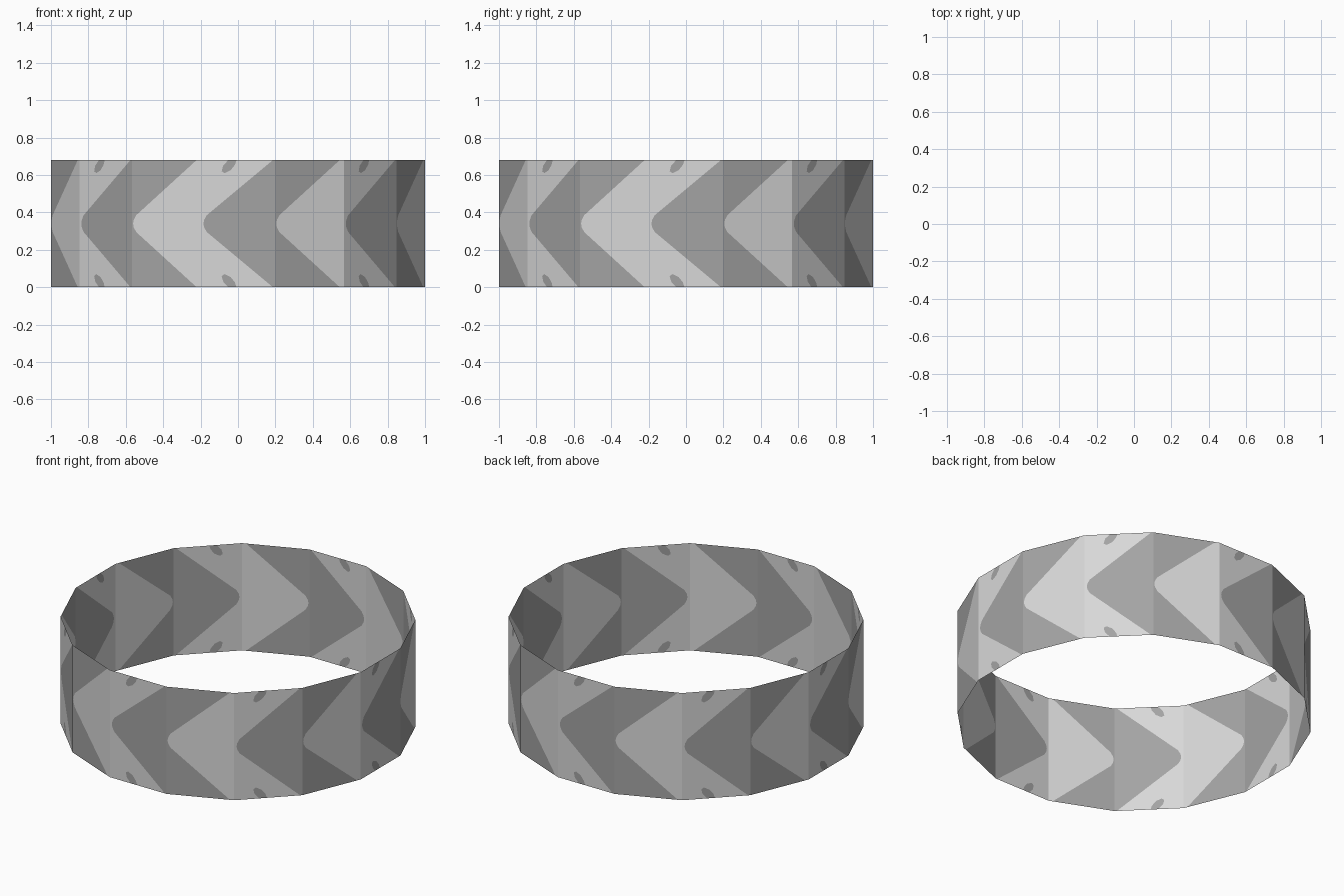
import bpy, bmesh, math
from mathutils import Vector

if "Cube" in bpy.data.objects:
    bpy.data.objects.remove(bpy.data.objects["Cube"])

SIDES, H = 16, 0.68
R = 1.0 / math.cos(math.pi / SIDES)     # flats sit at +-1
MID = H / 2


def material(name, v):
    m = bpy.data.materials.new(name)
    m.diffuse_color = (v, v, v, 1)
    m.use_nodes = True
    m.node_tree.nodes["Principled BSDF"].inputs["Base Color"].default_value = m.diffuse_color
    return m


def corner(i):
    a = -math.pi / 2 + (i - 0.5) * 2 * math.pi / SIDES
    return Vector((R * math.cos(a), R * math.sin(a), 0))


bm = bmesh.new()


def panel(i, pts, mat):
    """Add a flat face on side i, from (u, height above middle), mirrored below the middle."""
    a, b = corner(i), corner(i + 1)
    for s in (1, -1):
        loop = pts if s == 1 else pts[::-1]
        f = bm.faces.new([bm.verts.new(a.lerp(b, u) + Vector((0, 0, MID + s * v)))
                          for u, v in loop])
        f.material_index = mat


# small fleck that notches the rim on every second side
fleck = [(.48, MID), (.46, .315), (.40, .285), (.32, .27), (.28, .28), (.30, .31), (.37, MID)]

for i in range(SIDES):
    dark = i % 2 == 0
    tip, end = (.035, .97) if dark else (.015, .94)
    edge = [(tip, 0), (tip + .01, .02), (tip + .045, .045), (end, MID)]
    # arrow half, with its tip to the left
    panel(i, [(tip, 0), (1, 0), (1, MID)] + edge[:0:-1], 1 if dark else 0)
    # corner left over beside the arrow
    panel(i, [(0, 0)] + edge + (fleck if dark else []) + [(0, MID)], 0 if dark else 1)
    if dark:
        panel(i, fleck, 1)

bmesh.ops.remove_doubles(bm, verts=bm.verts, dist=1e-5)
me = bpy.data.meshes.new("chevron_band")
bm.to_mesh(me)
bm.free()
me.materials.append(material("light grey", 0.69))
me.materials.append(material("mid grey", 0.37))
band = bpy.data.objects.new("chevron_band", me)
bpy.context.collection.objects.link(band)
